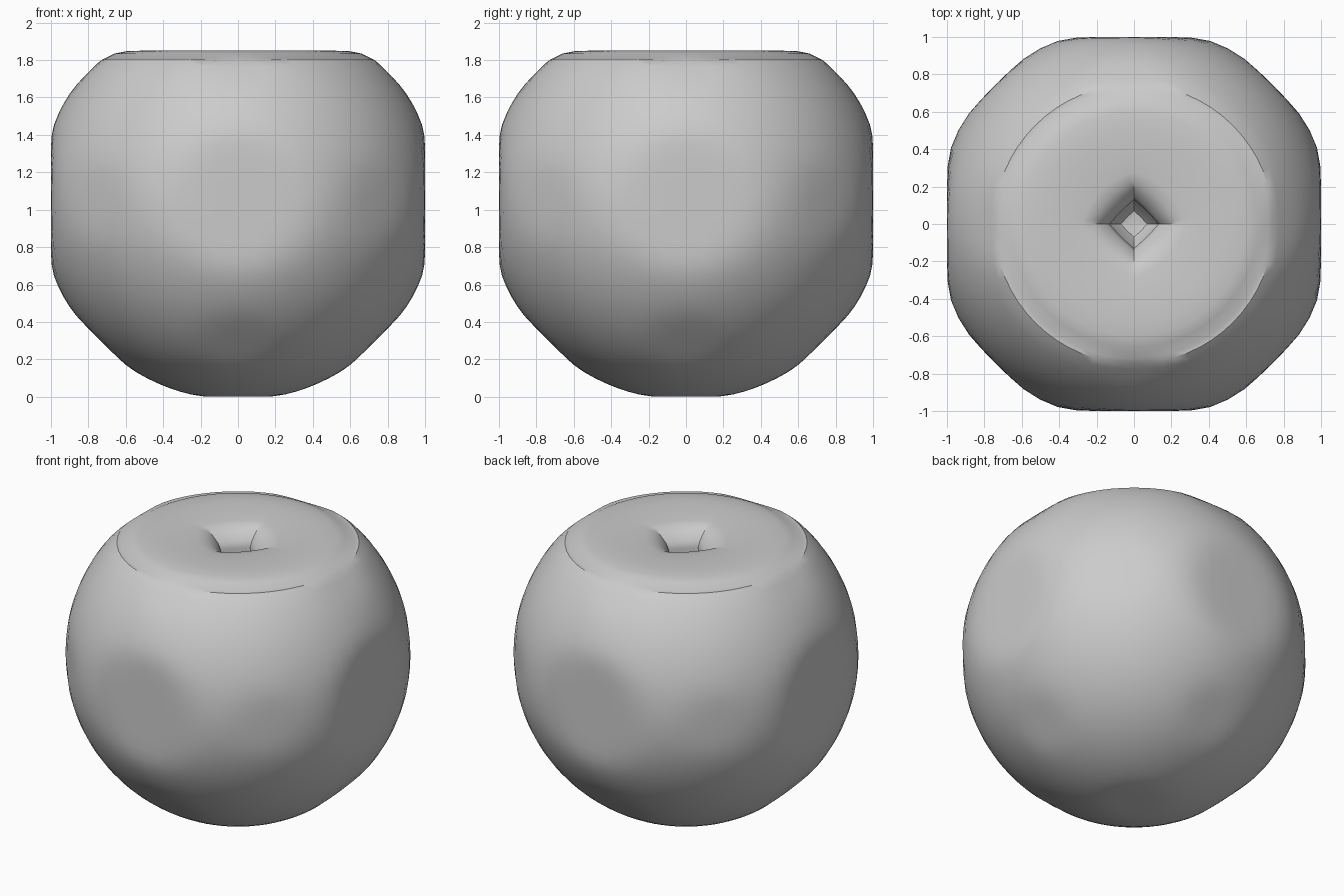
import bpy, bmesh, math
from mathutils import Vector

if "Cube" in bpy.data.objects:
    bpy.data.objects.remove(bpy.data.objects["Cube"], do_unlink=True)

SEGMENTS = 64
CENTRE = Vector((0, 0, 1.05))
RADIUS = 1.07

# One plain grey for the whole body
grey = bpy.data.materials.new("plain grey")
grey.use_nodes = True
colour = (0.6, 0.6, 0.6, 1)
grey.diffuse_color = colour
grey.node_tree.nodes["Principled BSDF"].inputs["Base Color"].default_value = colour

# Profile from the pit floor, up through the neck and over the flat top
profile = [(0, 1.47), (0.07, 1.48), (0.13, 1.55), (0.15, 1.63), (0.13, 1.72),
           (0.15, 1.76), (0.19, 1.80), (0.23, 1.83), (0.28, 1.84),
           (0.36, 1.845), (0.44, 1.85), (0.52, 1.85), (0.60, 1.847),
           (0.66, 1.835), (0.72, 1.805)]
pit_rings = len(profile)

# Round body below the rim, ending in a flat base
start, steps = math.radians(44), 40
for i in range(steps + 1):
    a = start + (math.pi - start) * i / steps
    profile.append((RADIUS * math.sin(a), CENTRE.z - 0 + RADIUS * math.cos(a)))
profile[-1] = (0, 0)


def ring_radius(r, angle):
    """Rounds near the rim, turns to a diamond at the neck."""
    diamond = 1 / (abs(math.cos(angle)) + abs(math.sin(angle)))
    blend = max(0, min(1, (0.36 - r) / 0.2)) * 0.9
    return r * (1 - blend + blend * diamond)


bm = bmesh.new()
rings = []
for i, (r, z) in enumerate(profile):
    if r < 1e-4:
        rings.append([bm.verts.new((0, 0, z))] * SEGMENTS)
        continue
    ring = []
    for s in range(SEGMENTS):
        a = 2 * math.pi * s / SEGMENTS
        rad = ring_radius(r, a) if i < pit_rings else r
        ring.append(bm.verts.new((rad * math.cos(a), rad * math.sin(a), z)))
    rings.append(ring)
for low, high in zip(rings, rings[1:]):
    for s in range(SEGMENTS):
        t = (s + 1) % SEGMENTS
        corners = list(dict.fromkeys((low[s], low[t], high[t], high[s])))
        bm.faces.new(corners)

# Flatten the body on its sides, base and diagonals
body = [v for ring in rings[pit_rings:] for v in dict.fromkeys(ring)]
for x in (-1, 0, 1):
    for y in (-1, 0, 1):
        for z in (-1, 0, 1):
            count = abs(x) + abs(y) + abs(z)
            if count not in (1, 2) or (x, y, z) == (0, 0, 1):
                continue
            n = Vector((x, y, z)).normalized()
            limit = 1.05 if count == 2 or z else 1.0
            for v in body:
                over = (v.co - CENTRE).dot(n) - limit
                if over > 0:
                    v.co -= n * over

# Soften the edges of the flats
for _ in range(3):
    bmesh.ops.smooth_vert(bm, verts=body, factor=0.4,
                          use_axis_x=True, use_axis_y=True, use_axis_z=True)
for v in body:
    v.co.z = max(v.co.z, 0)
bmesh.ops.recalc_face_normals(bm, faces=bm.faces)

mesh = bpy.data.meshes.new("hollowed_body")
bm.to_mesh(mesh)
bm.free()
mesh.materials.append(grey)
body_obj = bpy.data.objects.new("hollowed_body", mesh)
bpy.context.collection.objects.link(body_obj)

bpy.ops.object.select_all(action='DESELECT')
body_obj.select_set(True)
bpy.context.view_layer.objects.active = body_obj
bpy.ops.object.shade_smooth_by_angle(angle=math.radians(35))
